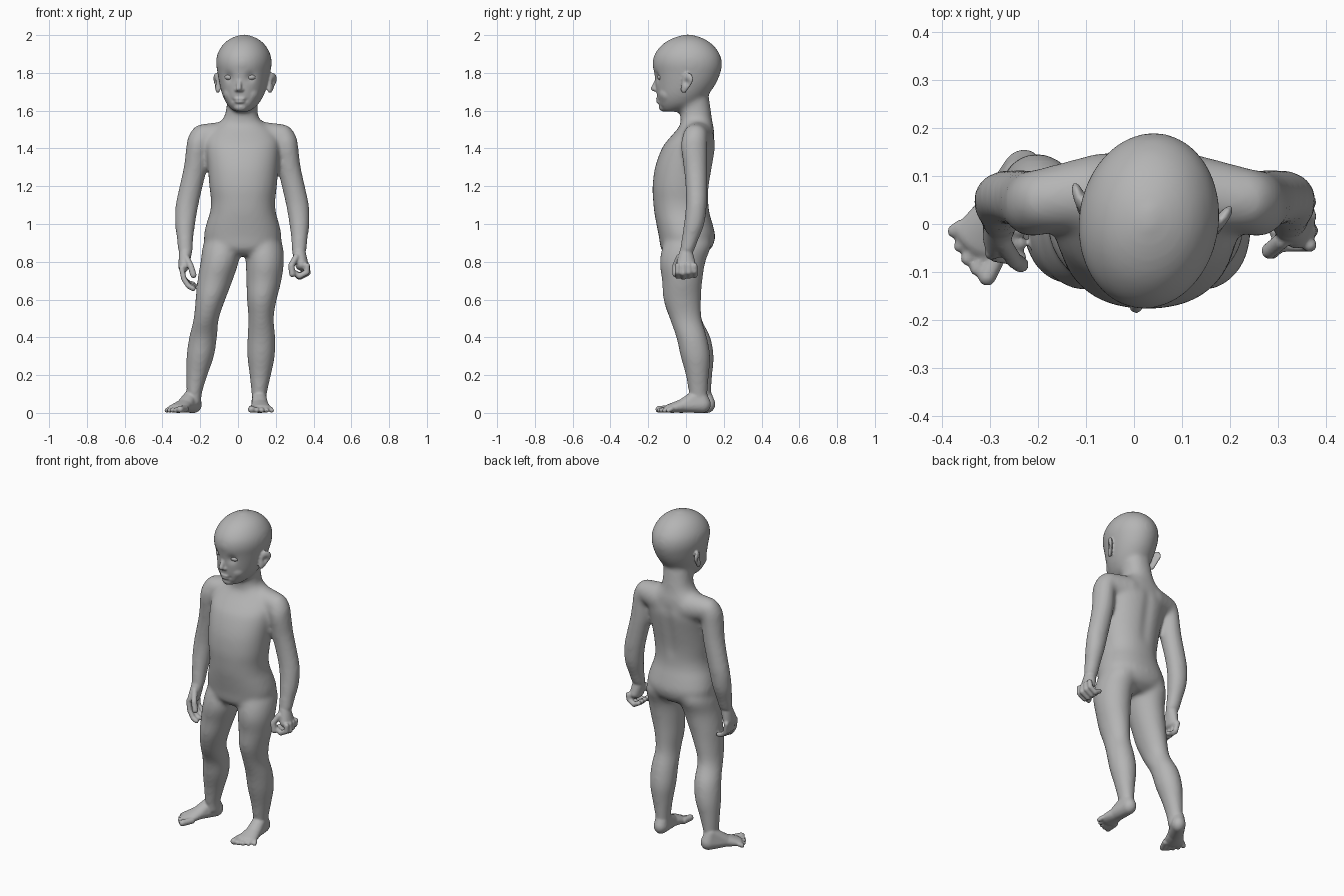
import bpy, bmesh, math
from mathutils import Vector, Matrix

cube = bpy.data.objects.get("Cube")
if cube:
    bpy.data.objects.remove(cube, do_unlink=True)

grey = bpy.data.materials.new("clay grey")
grey.use_nodes = True
GREY = (0.46, 0.46, 0.46, 1)
grey.diffuse_color = GREY
grey.node_tree.nodes["Principled BSDF"].inputs["Base Color"].default_value = GREY

HEAD = Matrix.Translation((0.03, 0, 0)) @ Matrix.Rotation(math.radians(-8.5), 4, 'Z')
I = Matrix.Identity(4)


def loft(bm, rings, mat=I, power=1.0, n=32, steps=4):
    """Smooth tube through horizontal rings (z, x, y, rx, ry); power < 1 makes them squarer."""
    pts = [Vector(r) for r in rings]
    path = []
    for i in range(len(pts) - 1):
        a, b, c, d = (pts[max(i - 1, 0)], pts[i], pts[i + 1], pts[min(i + 2, len(pts) - 1)])
        for k in range(steps):
            t = k / steps
            path.append(0.5 * (2 * b + (c - a) * t + (2 * a - 5 * b + 4 * c - d) * t ** 2
                               + (3 * b - a - 3 * c + d) * t ** 3))
    path.append(pts[-1])
    turn = [(math.cos(2 * math.pi * j / n), math.sin(2 * math.pi * j / n)) for j in range(n)]
    shape = [[math.copysign(abs(u) ** power, u) for u in cs] for cs in turn]
    loops = [[bm.verts.new(mat @ Vector((x + rx * c, y + ry * s, z))) for c, s in shape]
             for z, x, y, rx, ry in path]
    for lo, hi in zip(loops, loops[1:]):
        for j in range(n):
            bm.faces.new((lo[j - 1], hi[j - 1], hi[j], lo[j]))
    bm.faces.new(loops[0])
    bm.faces.new(loops[-1][::-1])


def hull(bm, blobs, mat=I):
    """Convex skin around ellipsoids (centre, radius or radii)."""
    tmp = bmesh.new()
    for c, r in blobs:
        r = (r, r, r) if isinstance(r, (int, float)) else r
        bmesh.ops.create_icosphere(tmp, subdivisions=3, radius=1,
                                   matrix=mat @ Matrix.Translation(c) @ Matrix.Diagonal((*r, 1)))
    res = bmesh.ops.convex_hull(tmp, input=tmp.verts[:])
    junk = {v for v in res["geom_interior"] + res["geom_unused"] if isinstance(v, bmesh.types.BMVert)}
    bmesh.ops.delete(tmp, geom=list(junk), context='VERTS')
    me = bpy.data.meshes.new("tmp")
    tmp.to_mesh(me)
    tmp.free()
    bm.from_mesh(me)
    bpy.data.meshes.remove(me)


def chain(bm, points, r):
    """Finger or toe: rounded segments along a path."""
    for a, b in zip(points, points[1:]):
        hull(bm, [(a, r), (b, r)])


def fuse(bm, voxel, rounds):
    """Merge overlapping parts into one smooth skin and return it as a bmesh."""
    bmesh.ops.recalc_face_normals(bm, faces=bm.faces[:])
    me = bpy.data.meshes.new("fuse")
    bm.to_mesh(me)
    bm.free()
    ob = bpy.data.objects.new("fuse", me)
    bpy.context.collection.objects.link(ob)
    mod = ob.modifiers.new("skin", 'REMESH')
    mod.mode, mod.voxel_size = 'VOXEL', voxel
    sm = ob.modifiers.new("soften", 'SMOOTH')
    sm.factor, sm.iterations = 0.5, rounds
    dg = bpy.context.evaluated_depsgraph_get()
    done = bpy.data.meshes.new_from_object(ob.evaluated_get(dg))
    out = bmesh.new()
    out.from_mesh(done)
    bpy.data.objects.remove(ob)
    bpy.data.meshes.remove(me)
    bpy.data.meshes.remove(done)
    return out


bm = bmesh.new()

# Torso and neck
loft(bm, [(0.835, .03, -.01, .12, .09), (0.87, .025, 0, .185, .133), (0.93, .025, .006, .206, .149),
          (1.0, .025, -.008, .193, .149), (1.06, .026, -.022, .175, .146), (1.12, .027, -.028, .17, .146),
          (1.2, .027, -.027, .179, .15), (1.3, .027, -.012, .187, .152), (1.4, .025, .014, .196, .142),
          (1.45, .024, .03, .192, .122), (1.5, .022, .05, .165, .098), (1.53, .02, .056, .125, .086),
          (1.56, .017, .054, .095, .083), (1.6, .02, .05, .084, .082), (1.68, .025, .04, .08, .08)],
     power=0.9)

# Shoulder slopes from the neck to the arms
for s in (-1, 1):
    hull(bm, [((.022 + s * .085, .065, 1.455), (.07, .085, .09)),
              ((.0225 + s * .212, .05, 1.463), (.064, .066, .066))])

# Arms: same shape on both sides about x = 0.0225
ARM = [(1.52, -.185, .05, .03, .035), (1.495, -.192, .05, .054, .056), (1.45, -.203, .045, .065, .068),
       (1.4, -.215, .043, .06, .069), (1.3, -.226, .05, .062, .063), (1.2, -.248, .055, .062, .058),
       (1.1, -.27, .055, .061, .056), (1.0, -.28, .043, .054, .055), (.92, -.28, .022, .044, .046),
       (.84, -.278, .0, .039, .037)]
loft(bm, ARM)
loft(bm, [(z, .045 - x, y, rx, ry) for z, x, y, rx, ry in ARM])

# Legs: right one steps outward, left one is straight
LEG = [(1.0, .01, .06, .08), (.9, .008, .1, .126), (.8, -.018, .101, .121), (.7, -.02, .093, .107),
       (.6, -.02, .079, .1), (.5, -.002, .067, .085), (.4, .03, .074, .082), (.3, .05, .073, .079),
       (.2, .06, .057, .062), (.1, .065, .041, .05), (.04, .07, .039, .048)]
RIGHT_X = [-.06, -.081, -.097, -.122, -.146, -.168, -.185, -.2, -.218, -.232, -.232]
LEFT_X = [.115, .133, .142, .137, .126, .122, .124, .122, .118, .112, .112]
for xs, back in ((RIGHT_X, .018), (LEFT_X, 0)):
    loft(bm, [(z, x, y + (back if z < .5 else 0), rx, ry) for (z, y, rx, ry), x in zip(LEG, xs)])

# Skull: (z, half width, front, back)
SKULL = [(1.595, .04, -.125, -.03), (1.63, .08, -.146, .065), (1.68, .109, -.156, .115),
         (1.74, .127, -.162, .158), (1.8, .139, -.17, .184), (1.85, .147, -.179, .192),
         (1.9, .14, -.167, .18), (1.95, .111, -.127, .142), (1.983, .07, -.073, .092),
         (2.003, .015, -.01, .03)]
loft(bm, [(z, 0, (f + b) / 2, w, (b - f) / 2) for z, w, f, b in SKULL], HEAD)
bm = fuse(bm, 0.011, 14)

# Face: nose, lips, chin, cheeks, ears
hull(bm, [((0, -.152, 1.768), .011), ((0, -.174, 1.717), .0145)], HEAD)
hull(bm, [((-.014, -.158, 1.711), .011), ((.014, -.158, 1.711), .011), ((0, -.167, 1.715), .013)], HEAD)
hull(bm, [((0, -.147, 1.663), (.032, .014, .008))], HEAD)
hull(bm, [((0, -.145, 1.647), (.027, .014, .009))], HEAD)
hull(bm, [((0, -.118, 1.62), (.036, .028, .025))], HEAD)
for s in (-1, 1):
    hull(bm, [((s * .045, -.086, 1.69), (.05, .052, .05)), ((s * .03, -.09, 1.645), (.036, .045, .036))], HEAD)
    ear = (HEAD @ Matrix.Translation((s * .147, .024, 1.745)) @ Matrix.Rotation(s * math.radians(-26), 4, 'Z')
           @ Matrix.Rotation(math.radians(-10), 4, 'X'))
    hull(bm, [((0, .005, .022), (.013, .034, .036)), ((0, -.01, -.035), (.011, .018, .02))], ear)

# Feet and toes
for origin, turn, inner in (((-.234, .11, 0), -31, 1), ((.111, .085, 0), 3, -1)):
    foot = Matrix.Translation(origin) @ Matrix.Rotation(math.radians(turn), 4, 'Z')
    instep = ((0, -.1, .038), (.045, .04, .036))
    hull(bm, [((0, 0, .046), (.041, .047, .047)), ((0, -.012, .1), .035), instep], foot)
    hull(bm, [instep, ((0, -.165, .024), (.059, .036, .024))], foot)
    for i in range(5):
        x, r = inner * (.046 - .0245 * i), (.019, .0145, .014, .013, .013)[i]
        tip = -.226 + .0028 * i * i
        chain(bm, [foot @ Vector((x, -.165, .021)), foot @ Vector((x * 1.12, tip, r))], r)

# Right hand: relaxed, fingers hanging and curling inward
hull(bm, [((-.278, 0, .85), .034), ((-.288, -.02, .775), (.028, .053, .03))])
for i in range(4):
    y = -.06 + .029 * i
    chain(bm, [(-.298, y, .765), (-.287, y - .006, .71), (-.262, y - .01, .672 + .005 * i),
               (-.238, y - .01, .658 + .008 * i)], .0145)
chain(bm, [(-.275, -.035, .825), (-.25, -.075, .775), (-.236, -.085, .73)], .017)

# Left hand: closed fist
hull(bm, [((.323, 0, .85), .035), ((.338, .0, .785), (.035, .052, .033))])
for i in range(4):
    y, dz = -.044 + .03 * i, .005 * abs(i - 1)
    chain(bm, [(.366, y, .78), (.37 - dz, y, .74 + dz), (.325, y, .718 + dz), (.295, y, .745)], .0148)
chain(bm, [(.308, -.035, .825), (.282, -.056, .78), (.288, -.056, .735)], .017)
bm = fuse(bm, 0.006, 3)

# Soft dents: eye sockets, mouth corners, ear hollows, spine
dents = [((0.02, .14, 1.16 + .025 * i), .035, (0, -.0035, 0)) for i in range(12)]
for s in (-1, 1):
    for c, r, v in (((s * .056, -.145, 1.777), .026, (0, .013, 0)),
                    ((s * .035, -.14, 1.655), .011, (0, .004, 0)),
                    ((s * .164, .024, 1.75), .017, (-s * .012, 0, 0))):
        dents.append((HEAD @ Vector(c), r, HEAD.to_3x3() @ Vector(v)))
for c, r, push in dents:
    c, push = Vector(c), Vector(push)
    for v in bm.verts:
        d = (v.co - c).length / r
        if d < 2.5:
            v.co += push * math.exp(-d * d)

# Flat soles resting on the ground
for v in bm.verts:
    v.co.z = max(v.co.z, 0)


def finish(name, mesh_bm):
    me = bpy.data.meshes.new(name)
    for f in mesh_bm.faces:
        f.smooth, f.material_index = True, 0
    mesh_bm.to_mesh(me)
    mesh_bm.free()
    me.materials.clear()
    me.materials.append(grey)
    bpy.context.collection.objects.link(bpy.data.objects.new(name, me))


finish("mannequin_body", bm)

# Eyes
for side, s in (("right", -1), ("left", 1)):
    eye = bmesh.new()
    bmesh.ops.create_uvsphere(eye, u_segments=24, v_segments=16, radius=1,
                              matrix=HEAD @ Matrix.Translation((s * .056, -.121, 1.777))
                              @ Matrix.Diagonal((.028, .024, .017, 1)))
    finish(side + "_eye", eye)
